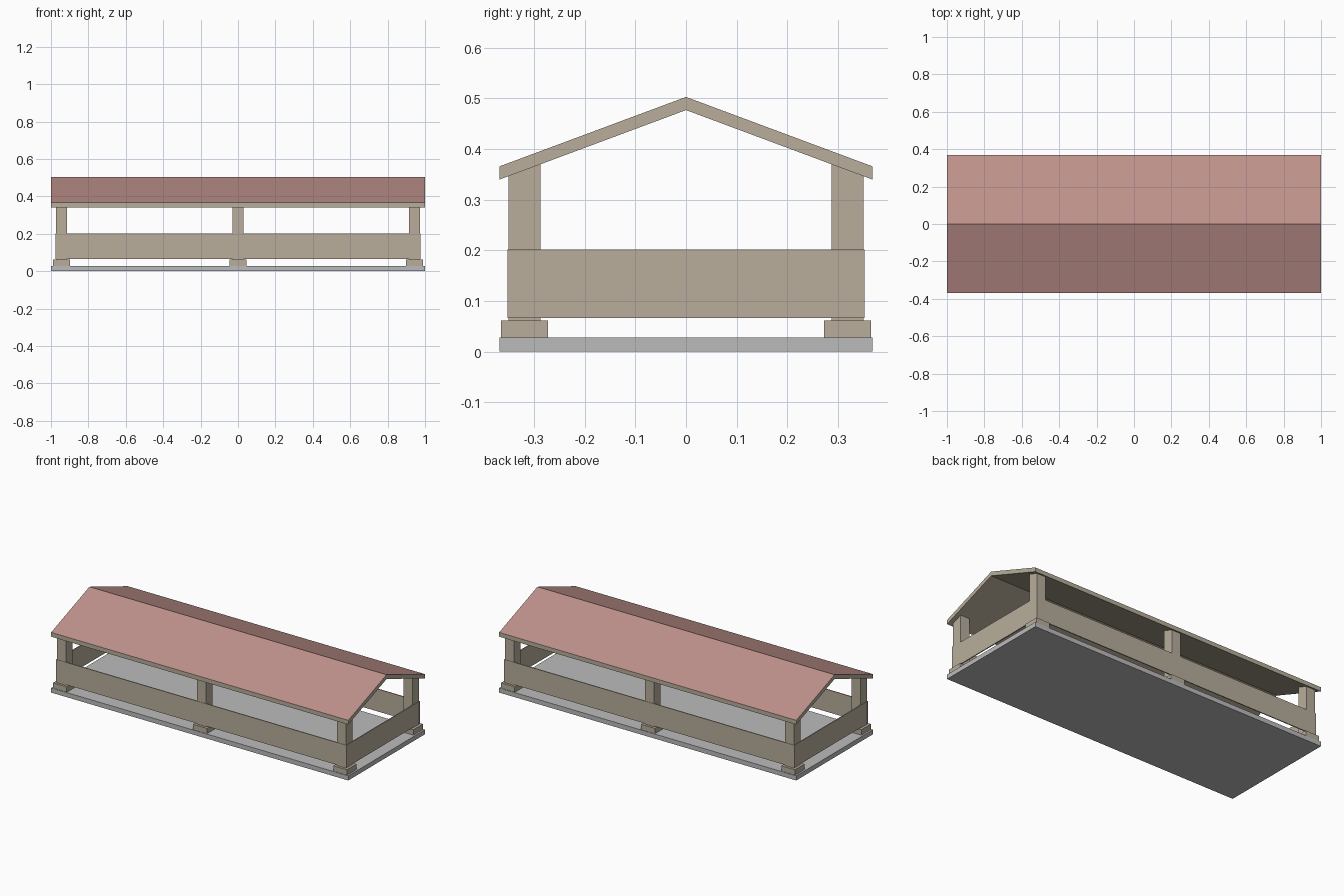
import bpy, bmesh

if "Cube" in bpy.data.objects:
    bpy.data.objects.remove(bpy.data.objects["Cube"])


def material(name, rgb):
    m = bpy.data.materials.new(name)
    m.diffuse_color = (*rgb, 1)
    m.use_nodes = True
    m.node_tree.nodes["Principled BSDF"].inputs["Base Color"].default_value = m.diffuse_color
    return m


TAN = material("tan wood", (0.48, 0.42, 0.33))
RED = material("red roofing", (0.52, 0.285, 0.26))
GREY = material("grey concrete", (0.5, 0.5, 0.5))


def extrude_x(name, profile, x0, x1, mat):
    """Prism from a (y, z) profile, extruded along x."""
    bm = bmesh.new()
    face = bm.faces.new([bm.verts.new((x0, y, z)) for y, z in profile])
    ret = bmesh.ops.extrude_face_region(bm, geom=[face])
    verts = [v for v in ret["geom"] if isinstance(v, bmesh.types.BMVert)]
    bmesh.ops.translate(bm, verts=verts, vec=(x1 - x0, 0, 0))
    bmesh.ops.recalc_face_normals(bm, faces=bm.faces[:])
    mesh = bpy.data.meshes.new(name)
    bm.to_mesh(mesh)
    bm.free()
    mesh.materials.append(mat)
    obj = bpy.data.objects.new(name, mesh)
    bpy.context.collection.objects.link(obj)
    return obj


def box(name, x0, x1, y0, y1, z0, z1, mat):
    return extrude_x(name, [(y0, z0), (y1, z0), (y1, z1), (y0, z1)], x0, x1, mat)


# Floor slab
box("floor_slab", -1, 1, -0.368, 0.368, 0, 0.028, GREY)

# Gable roof: tan body, red on the upward slopes
roof = extrude_x("roof", [(-0.368, 0.340), (0, 0.477), (0.368, 0.340),
                          (0.368, 0.366), (0, 0.503), (-0.368, 0.366)], -1, 1, TAN)
roof.data.materials.append(RED)
for p in roof.data.polygons:
    if p.normal.z > 0.5:
        p.material_index = 1

# Posts with footings, front and back
for side, s in (("front", -1), ("back", 1)):
    for place, x in (("left", -0.943), ("middle", 0), ("right", 0.943)):
        box(f"{side}_{place}_footing", x - 0.046, x + 0.046,
            s * 0.273, s * 0.365, 0.028, 0.061, TAN)
        # Post top is cut to the roof slope
        extrude_x(f"{side}_{place}_post",
                  [(s * 0.287, 0.061), (s * 0.351, 0.061),
                   (s * 0.351, 0.348), (s * 0.287, 0.372)],
                  x - 0.03, x + 0.03, TAN)
    # Long low wall panels on the outside of the posts
    box(f"{side}_wall", -0.977, 0.977, s * 0.347, s * 0.353, 0.066, 0.202, TAN)

# End wall panels
for side, s in (("left", -1), ("right", 1)):
    box(f"{side}_wall", s * 0.970, s * 0.976, -0.3525, 0.3525, 0.066, 0.2015, TAN)
